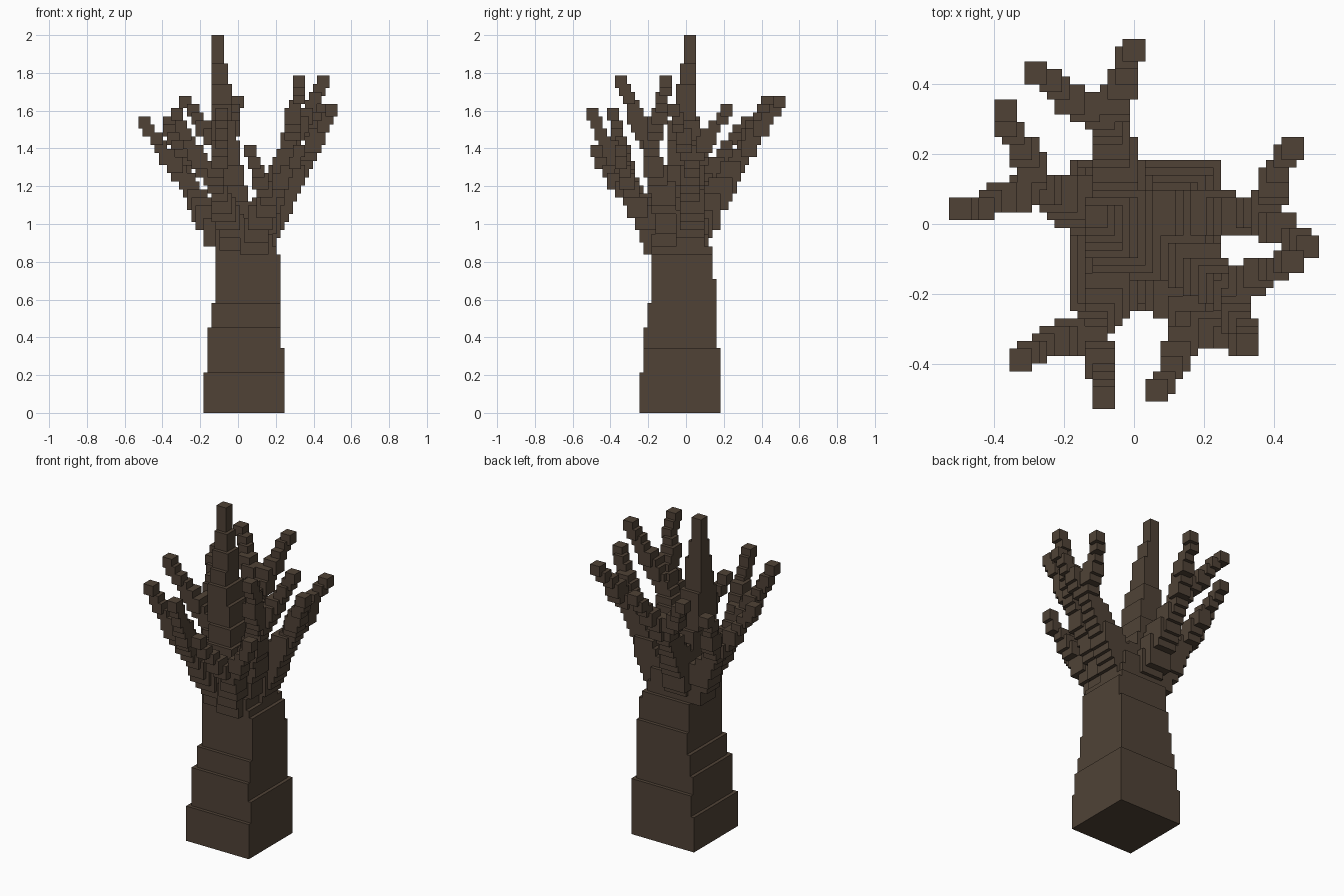
import bpy, bmesh
from mathutils import Vector

if "Cube" in bpy.data.objects:
    bpy.data.objects.remove(bpy.data.objects["Cube"])

V = 2 / 93            # size of one block unit
owner = {}            # block cell -> part name

bark = bpy.data.materials.new("bark")
bark.diffuse_color = (0.08, 0.055, 0.037, 1)
bark.use_nodes = True
bark.node_tree.nodes["Principled BSDF"].inputs["Base Color"].default_value = bark.diffuse_color


def fill(name, x, y, z):
    """Fill an inclusive range of cells."""
    for i in range(x[0], x[1] + 1):
        for j in range(y[0], y[1] + 1):
            for k in range(z[0], z[1] + 1):
                owner.setdefault((i, j, k), name)


def limb(name, points, n0, n1):
    """Stepped limb: cubes stamped along a path, n0 to n1 cells wide."""
    pts = [Vector(p) / V for p in points]
    steps = []
    for a, b in zip(pts, pts[1:]):
        m = max(2, int(max(abs(c) for c in b - a) / 2))
        steps += [a.lerp(b, t / m) for t in range(m)]
    steps.append(pts[-1])
    for s, c in enumerate(steps):
        n = round(n0 + (n1 - n0) * s / (len(steps) - 1))
        lo = [round(c[0] - (n - 1) / 2), round(c[1] - (n - 1) / 2), round(c[2] - n / 2)]
        fill(name, *[(v, v + n - 1) for v in lo])


# Trunk: tapering stack of square blocks (z0, z1, x range, y range)
for z0, z1, x, y in [
    (0, 9, (-8, 11), (-11, 8)), (10, 15, (-7, 11), (-10, 8)),
    (16, 20, (-7, 10), (-10, 7)), (21, 26, (-6, 10), (-9, 7)),
    (27, 32, (-5, 10), (-8, 7)), (33, 38, (-5, 10), (-8, 6)),
    (39, 40, (-5, 9), (-8, 6)), (41, 43, (-5, 8), (-8, 5)),
    (44, 47, (-5, 7), (-8, 5))]:
    fill("trunk", x, y, (z0, z1))

# Central spire
for z0, z1, x, y in [
    (48, 51, (-5, 5), (-7, 4)), (52, 55, (-5, 2), (-6, 4)),
    (56, 60, (-5, 1), (-5, 4)), (61, 66, (-6, 0), (-4, 3)),
    (67, 71, (-6, -1), (-4, 3)), (72, 75, (-6, -2), (-3, 2)),
    (76, 80, (-6, -2), (-2, 2)), (81, 85, (-6, -3), (-1, 2)),
    (86, 92, (-6, -4), (0, 2))]:
    fill("spire", x, y, (z0, z1))

# Forked branches: root, fork point, two tips
forks = {
    "back": [(-0.03, 0.07, 1.00), (-0.07, 0.29, 1.36), (-0.01, 0.50, 1.645), (-0.28, 0.42, 1.645)],
    "left": [(-0.10, 0.04, 0.95), (-0.27, 0.10, 1.22), (-0.37, 0.32, 1.54), (-0.50, 0.035, 1.535)],
    "front_left": [(-0.02, -0.13, 0.94), (-0.12, -0.29, 1.20), (-0.33, -0.385, 1.57), (-0.08, -0.50, 1.575)],
    "front": [(0.09, -0.14, 0.92), (0.16, -0.29, 1.13), (0.075, -0.48, 1.38), (0.33, -0.345, 1.38)],
    "front_right": [(0.11, -0.08, 0.98), (0.27, -0.19, 1.40), (0.33, -0.345, 1.75), (0.455, -0.10, 1.75)],
    "right": [(0.13, 0.02, 0.95), (0.36, 0.03, 1.34), (0.50, -0.07, 1.60), (0.445, 0.22, 1.60)],
}
for side, (root, fork, tip_a, tip_b) in forks.items():
    limb(side + "_branch", [root, fork], 7, 4)
    limb(side + "_twig_a", [fork, tip_a], 4, 3)
    limb(side + "_twig_b", [fork, tip_b], 4, 3)

# Build each part from its exposed block faces
for name in dict.fromkeys(owner.values()):
    bm = bmesh.new()
    verts = {}

    def vert(p):
        if p not in verts:
            verts[p] = bm.verts.new(((p[0] - 0.5) * V, (p[1] - 0.5) * V, p[2] * V))
        return verts[p]

    for cell in [c for c, o in owner.items() if o == name]:
        for axis in range(3):
            u, w = (axis + 1) % 3, (axis + 2) % 3
            for side in (0, 1):
                near = list(cell)
                near[axis] += 1 if side else -1
                if tuple(near) in owner:
                    continue
                quad = []
                for du, dw in ((0, 0), (1, 0), (1, 1), (0, 1)):
                    p = list(cell)
                    p[axis] += side
                    p[u] += du
                    p[w] += dw
                    quad.append(vert(tuple(p)))
                bm.faces.new(quad if side else quad[::-1])
    if bm.faces:
        bmesh.ops.dissolve_limit(bm, angle_limit=0.01, verts=bm.verts[:], edges=bm.edges[:])
        mesh = bpy.data.meshes.new(name)
        bm.to_mesh(mesh)
        mesh.materials.append(bark)
        bpy.context.collection.objects.link(bpy.data.objects.new(name, mesh))
    bm.free()
